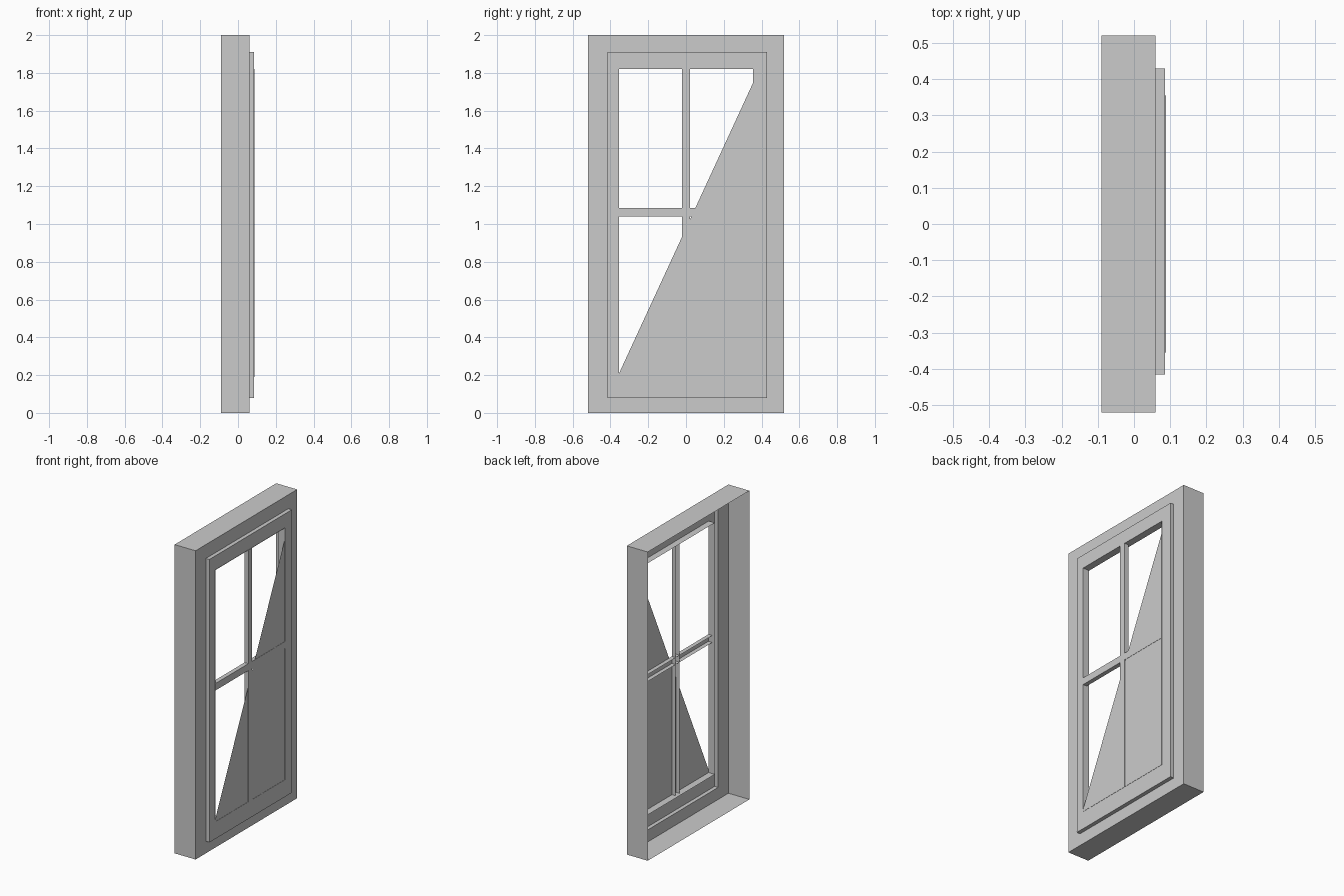
import bpy
import bmesh

cube = bpy.data.objects.get("Cube")
if cube:
    bpy.data.objects.remove(cube, do_unlink=True)

paint = bpy.data.materials.new("pale_grey_paint")
paint.use_nodes = True
grey = (0.6, 0.6, 0.6, 1)
paint.diffuse_color = grey
paint.node_tree.nodes["Principled BSDF"].inputs["Base Color"].default_value = grey


def rect(y0, y1, z0, z1):
    """Corners of an upright rectangle, counter-clockwise seen from +x."""
    return [(y0, z0), (y1, z0), (y1, z1), (y0, z1)]


def build(name, loops, closed=False):
    """Join successive (x, outline) loops with strips of faces."""
    bm = bmesh.new()
    rings = [[bm.verts.new((x, y, z)) for y, z in outline] for x, outline in loops]
    for a, b in zip(rings, rings[1:]):
        n = len(a)
        for i in range(n):
            j = (i + 1) % n
            bm.faces.new((a[i], a[j], b[j], b[i]))
    if closed:
        bm.faces.new(rings[-1])
    mesh = bpy.data.meshes.new(name)
    bm.to_mesh(mesh)
    bm.free()
    mesh.materials.append(paint)
    obj = bpy.data.objects.new(name, mesh)
    bpy.context.collection.objects.link(obj)
    return obj


BACK, FACE, SASH, LIP = -0.09, 0.06, 0.085, 0.088
outer = rect(-0.52, 0.52, 0, 2)
sash = rect(-0.415, 0.43, 0.078, 1.91)
opening = rect(-0.355, 0.355, 0.19, 1.82)

# Outer casing: open-backed shell with a flat face around the sash
build("window_casing", [(BACK, outer), (FACE, outer), (FACE, sash)])

# Sash: thin raised ring with reveals running back around the opening
build("sash_frame", [(FACE, sash), (SASH, sash), (SASH, opening), (0.042, opening)])
build("opening_lip", [(LIP, opening), (SASH, opening)])

# Glazing bars
for name, bar in (("upright_bar", rect(-0.02, 0.02, 0.19, 1.82)),
                  ("cross_bar", rect(-0.355, 0.355, 1.04, 1.085))):
    build(name, [(0.06, bar), (LIP, bar)], closed=True)

# Diagonal half pane across the lower corner of the sash
build("half_pane", [(0.0865, [sash[0], sash[1], sash[2]])], closed=True)
